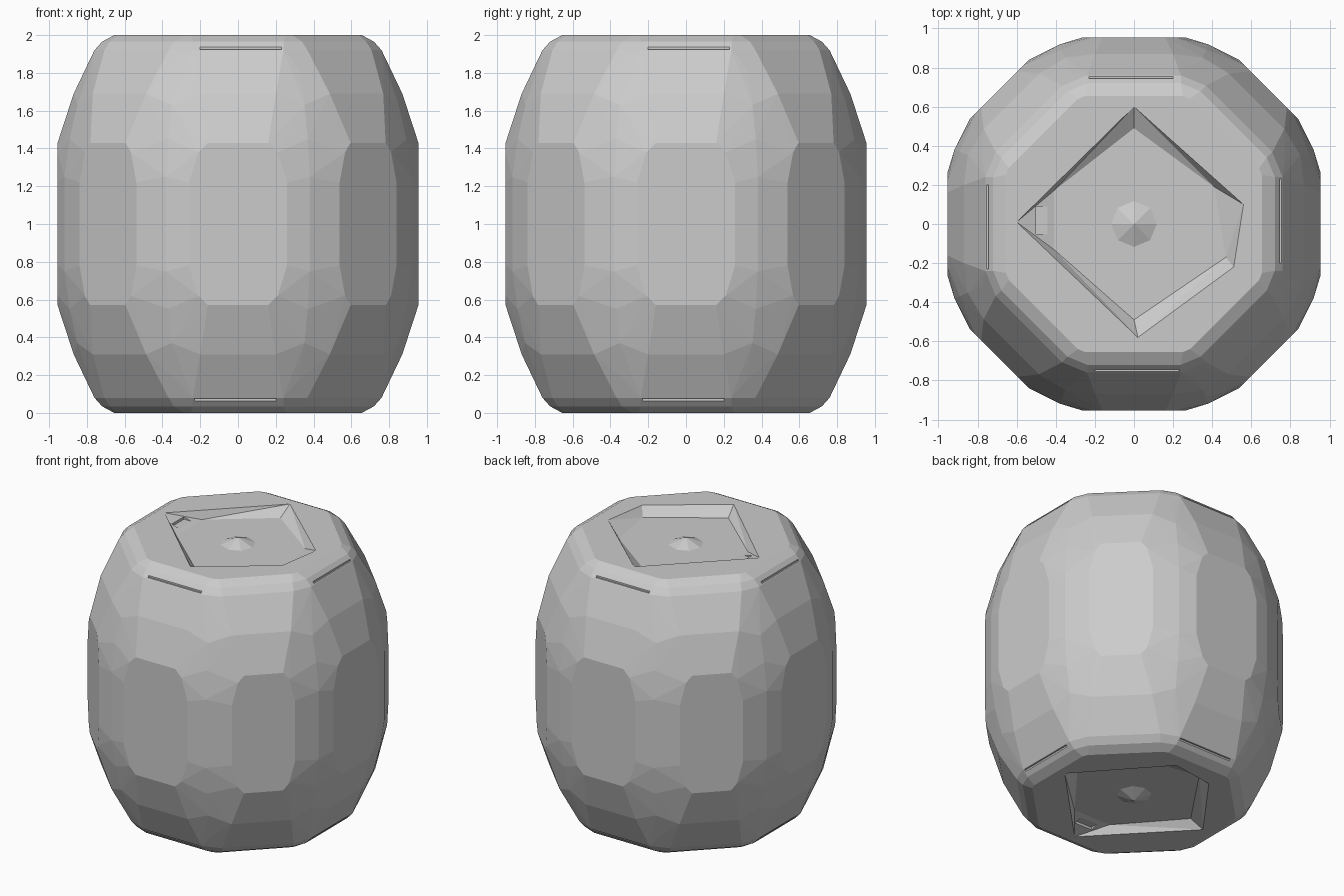
import bpy, bmesh, math
from mathutils import Vector, Matrix

if "Cube" in bpy.data.objects:
    bpy.data.objects.remove(bpy.data.objects["Cube"], do_unlink=True)

stone = bpy.data.materials.new("grey stone")
stone.use_nodes = True
GREY = (0.6, 0.6, 0.6, 1)
stone.diffuse_color = GREY
stone.node_tree.nodes["Principled BSDF"].inputs["Base Color"].default_value = GREY

MID = Vector((0, 0, 1))
# Half turn that carries the top end onto the bottom end (swaps x and y, flips z)
FLIP = Matrix(((0, 1, 0, 0), (1, 0, 0, 0), (0, 0, -1, 2), (0, 0, 0, 1)))


def hull(name, points):
    """Convex solid around the points, with flat facets merged."""
    bm = bmesh.new()
    for p in points:
        bm.verts.new(p)
    bmesh.ops.convex_hull(bm, input=bm.verts)
    loose = [v for v in bm.verts if not v.link_faces]
    bmesh.ops.delete(bm, geom=loose, context='VERTS')
    bmesh.ops.dissolve_limit(bm, angle_limit=math.radians(1), verts=bm.verts, edges=bm.edges)
    bmesh.ops.recalc_face_normals(bm, faces=bm.faces)
    mesh = bpy.data.meshes.new(name)
    bm.to_mesh(mesh)
    bm.free()
    mesh.materials.append(stone)
    obj = bpy.data.objects.new(name, mesh)
    bpy.context.collection.objects.link(obj)
    return obj


def carve(target, cutter):
    mod = target.modifiers.new("carve", 'BOOLEAN')
    mod.operation = 'DIFFERENCE'
    mod.solver = 'EXACT'
    mod.object = cutter
    bpy.context.view_layer.objects.active = target
    bpy.ops.object.modifier_apply(modifier=mod.name)
    bpy.data.objects.remove(cutter, do_unlink=True)


def box(x0, x1, y0, y1, z0, z1):
    return [Vector((x, y, z)) for x in (x0, x1) for y in (y0, y1) for z in (z0, z1)]


# Faceted barrel: (distance out, height from middle, half width) of each chipped face
FACET = [(0.955, 0.22, 0.26), (0.955, 0.38, 0.21), (0.955, 0.43, 0.16),
         (0.87, 0.69, 0.2), (0.76, 0.92, 0.24), (0.72, 0.965, 0.24), (0.655, 1.0, 0.25)]
points = []
for k in range(8):
    turn = Matrix.Rotation(k * math.pi / 4, 3, 'Z')
    diagonal = k % 2
    for out, h, w in FACET:
        grow = 1.02 if diagonal and h < 0.9 else 1.0
        wide = w * (0.82 if diagonal and h < 0.5 else 1)
        for side in (-1, 1):
            for end in (-1, 1):
                points.append(turn @ Vector((side * wide, -out * grow, end * h)) + MID)
    # Chipped ridge between neighbouring faces
    ridge = Matrix.Rotation((k + 0.5) * math.pi / 4, 3, 'Z')
    for out, h in ((0.994, 0.25), (0.965, 0.45), (0.92, 0.63), (0.835, 0.83)):
        for end in (-1, 1):
            points.append(ridge @ Vector((0, -out, end * h)) + MID)
body = hull("barrel_body", points)

# Six-sided recess in each end, with a narrow ledge and a small central stud
RIM = [(0, 0.6), (0.56, 0.1), (0.51, -0.22), (0.02, -0.58), (-0.6, 0.01)]
FLOOR = [(0, 0.49), (0.41, 0.19), (0.47, -0.17), (0, -0.49), (-0.41, -0.13), (-0.41, 0.17)]
recess = [Vector((x, y, z)) for x, y in RIM for z in (2, 2.05)]
recess += [Vector((x, y, 1.94)) for x, y in FLOOR]
ledge = box(-0.5, -0.43, -0.05, 0.09, 1.95, 2.05)
stud = [Vector((0.13 * math.cos(a * math.pi / 4), 0.13 * math.sin(a * math.pi / 4), 1.935))
        for a in range(8)] + [Vector((0, 0, 1.985))]

for end, place in (("top", Matrix.Identity(4)), ("bottom", FLIP)):
    carve(body, hull(end + "_recess_cutter", [place @ p for p in recess]))
    carve(body, hull(end + "_ledge_cutter", [place @ p for p in ledge]))
    # Thin scored lines around the shoulder
    for k in range(4):
        spin = place @ Matrix.Rotation(k * math.pi / 2, 4, 'Z')
        score = box(-0.2, 0.23, -0.8, -0.745, 1.925, 1.937)
        carve(body, hull(end + "_score_cutter", [spin @ p for p in score]))
    hull(end + "_stud", [place @ p for p in stud])
